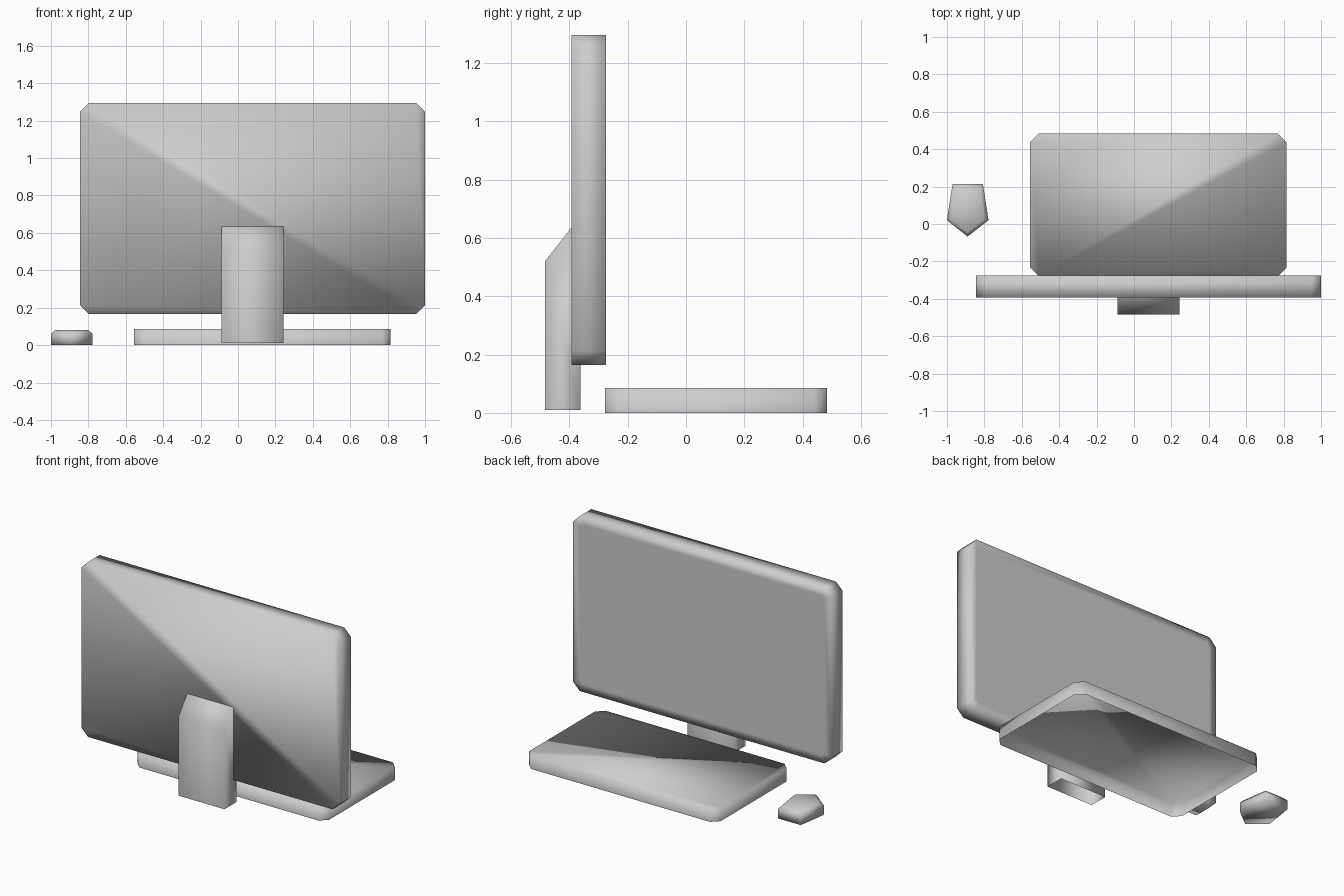
import bpy
import bmesh
from mathutils import Vector

old = bpy.data.objects.get("Cube")
if old:
    bpy.data.objects.remove(old, do_unlink=True)

GREY = (0.61, 0.61, 0.61, 1.0)
grey = bpy.data.materials.new("light_grey")
grey.use_nodes = True
grey.diffuse_color = GREY
grey.node_tree.nodes["Principled BSDF"].inputs["Base Color"].default_value = GREY


def octagon(a0, a1, b0, b1, c):
    """Rectangle with its four corners cut off."""
    return [(a0 + c, b0), (a1 - c, b0), (a1, b0 + c), (a1, b1 - c),
            (a1 - c, b1), (a0 + c, b1), (a0, b1 - c), (a0, b0 + c)]


def prism(outline, place, lo, hi):
    """Extrude an outline between two depths; place maps (a, b, depth) to a point."""
    bm = bmesh.new()
    rings = [[bm.verts.new(Vector(place(a, b, d))) for a, b in outline] for d in (lo, hi)]
    caps = [bm.faces.new(ring) for ring in rings]
    n = len(outline)
    for i in range(n):
        j = (i + 1) % n
        bm.faces.new((rings[0][i], rings[0][j], rings[1][j], rings[1][i]))
    bmesh.ops.recalc_face_normals(bm, faces=bm.faces[:])
    return bm, rings, caps


def open_bottom(bm):
    """Remove the face that looks straight down."""
    bm.normal_update()
    down = [f for f in bm.faces if f.normal.z < -0.99]
    bmesh.ops.delete(bm, geom=down, context='FACES_ONLY')


def finish(bm, name):
    for face in bm.faces:
        face.smooth = True
    mesh = bpy.data.meshes.new(name)
    bm.to_mesh(mesh)
    bm.free()
    mesh.materials.append(grey)
    obj = bpy.data.objects.new(name, mesh)
    bpy.context.collection.objects.link(obj)


# Screen panel: plain casing at -y, framed display at +y
bm, rings, caps = prism(octagon(-0.845, 1.0, 0.165, 1.295, 0.048),
                        lambda a, b, d: (a, d, b), -0.393, -0.275)
bmesh.ops.inset_region(bm, faces=[caps[1]], thickness=0.05, use_even_offset=True)
bmesh.utils.face_split(caps[0], rings[0][6], rings[0][2])
finish(bm, "screen")

# Stand: hollow shell with a sloping top
profile = [(-0.483, 0.01), (-0.362, 0.01), (-0.362, 0.64), (-0.393, 0.635), (-0.483, 0.52)]
bm, rings, caps = prism(profile, lambda a, b, d: (d, a, b), -0.088, 0.242)
open_bottom(bm)
finish(bm, "stand")

# Keyboard: hollow shell open underneath
bm, rings, caps = prism(octagon(-0.555, 0.815, -0.278, 0.483, 0.045),
                        lambda a, b, d: (a, b, d), 0.0, 0.085)
bmesh.utils.face_split(caps[1], rings[1][0], rings[1][3])
open_bottom(bm)
finish(bm, "keyboard")

# Mouse: five-sided block with a bevelled top
pentagon = [(-0.97, 0.215), (-1.0, 0.02), (-0.89, -0.067), (-0.778, 0.02), (-0.808, 0.215)]
bm, rings, caps = prism(pentagon, lambda a, b, d: (a, b, d), 0.0, 0.06)
bmesh.ops.inset_region(bm, faces=[caps[1]], thickness=0.02, depth=0.02, use_even_offset=True)
finish(bm, "mouse")
